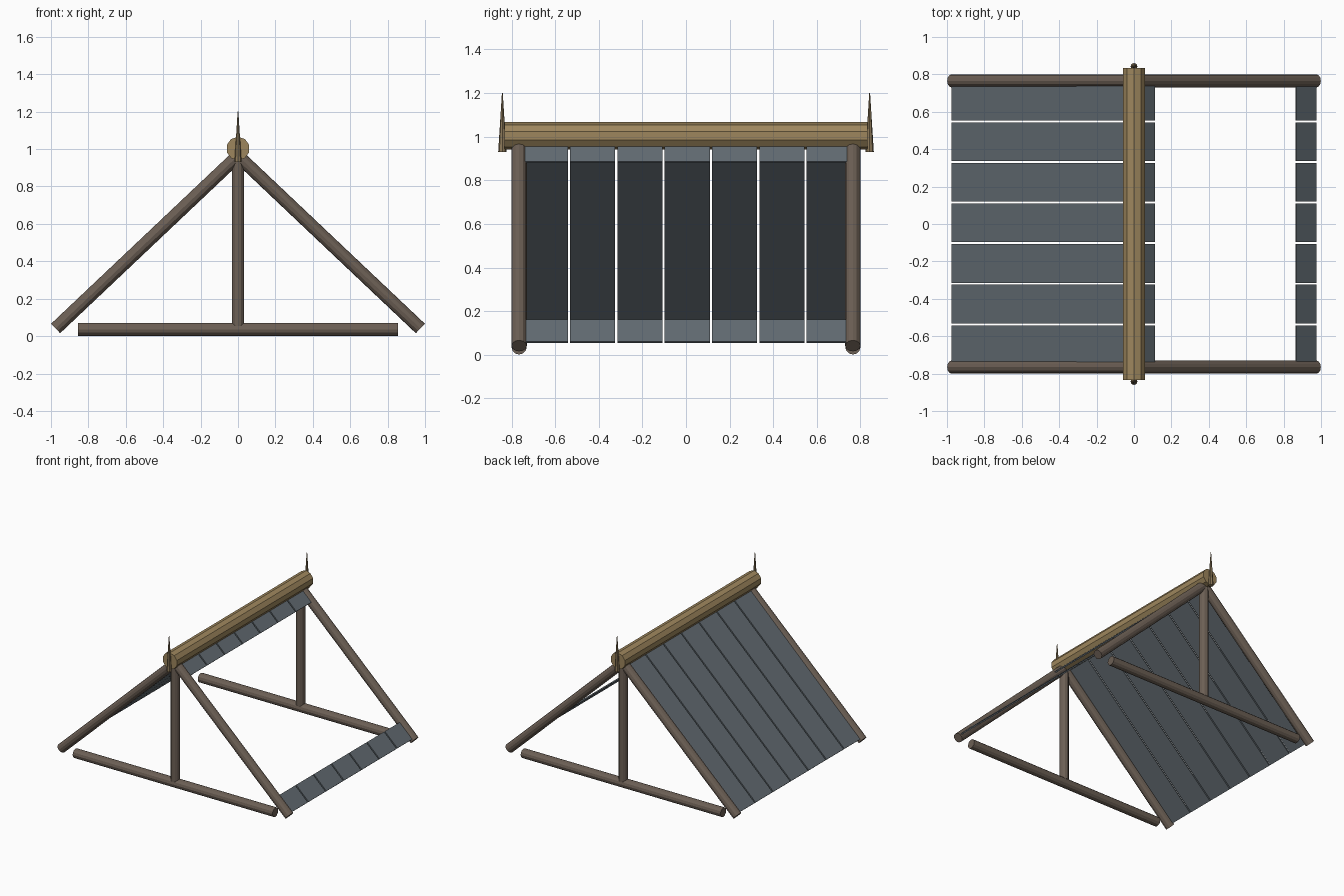
import bpy
from math import pi, hypot, atan2
from mathutils import Vector

if "Cube" in bpy.data.objects:
    bpy.data.objects.remove(bpy.data.objects["Cube"])


def material(name, rgb):
    m = bpy.data.materials.new(name)
    m.diffuse_color = (*rgb, 1)
    m.use_nodes = True
    m.node_tree.nodes["Principled BSDF"].inputs["Base Color"].default_value = m.diffuse_color
    return m


WOOD = material("dark_wood", (0.15, 0.115, 0.09))
RIDGE = material("ridge_wood", (0.34, 0.24, 0.11))
SPIKE = material("spike_wood", (0.26, 0.19, 0.10))
SLATE = material("slate", (0.125, 0.15, 0.17))


def pole(name, a, b, r1, mat, sides=12, r2=None):
    """Faceted pole or spike running from point a to point b."""
    a, b = Vector(a), Vector(b)
    bpy.ops.mesh.primitive_cone_add(vertices=sides, radius1=r1,
                                    radius2=r1 if r2 is None else r2,
                                    depth=(b - a).length, location=(a + b) / 2)
    o = bpy.context.object
    o.name = name
    o.rotation_euler = (b - a).to_track_quat('Z', 'Y').to_euler()
    o.data.materials.append(mat)


def slat(name, side, x1, x2, y):
    """Thin board lying on the roof slope between x1 and x2."""
    z1, z2 = 0.986 - 0.955 * x1, 0.986 - 0.955 * x2
    bpy.ops.mesh.primitive_cube_add(size=1, location=(side * (x1 + x2) / 2, y, (z1 + z2) / 2))
    o = bpy.context.object
    o.name = name
    o.scale = (hypot(x2 - x1, z2 - z1), 0.207, 0.01)
    o.rotation_euler = (0, side * atan2(z1 - z2, x2 - x1), 0)
    o.data.materials.append(SLATE)


# Gable trusses at both ends
for end, y in (("front", -0.765), ("back", 0.765)):
    for label, s in (("left", -1), ("right", 1)):
        pole(f"{end}_{label}_rafter", (s * 0.975, y, 0.041), (s * 0.006, y, 0.958), 0.035, WOOD)
    pole(f"{end}_tie_beam", (-0.855, y, 0.036), (0.855, y, 0.036), 0.035, WOOD)
    pole(f"{end}_king_post", (0, y, 0.055), (0, y, 0.96), 0.033, WOOD)

# Ridge beam and end spikes
pole("ridge_beam", (0, -0.833, 1.003), (0, 0.833, 1.003), 0.063, RIDGE, 10)
for end, y in (("front", -0.842), ("back", 0.842)):
    pole(f"{end}_spike", (0, y, 0.93), (0, y, 1.2), 0.019, SPIKE, 8, 0.002)

# Roof boards: full on the left, open in the middle on the right
for i in range(7):
    y = -0.645 + 0.217 * i
    slat(f"left_slat_{i + 1}", -1, 0.02, 0.973, y)
    slat(f"right_upper_slat_{i + 1}", 1, 0.02, 0.108, y)
    slat(f"right_lower_slat_{i + 1}", 1, 0.866, 0.973, y)
